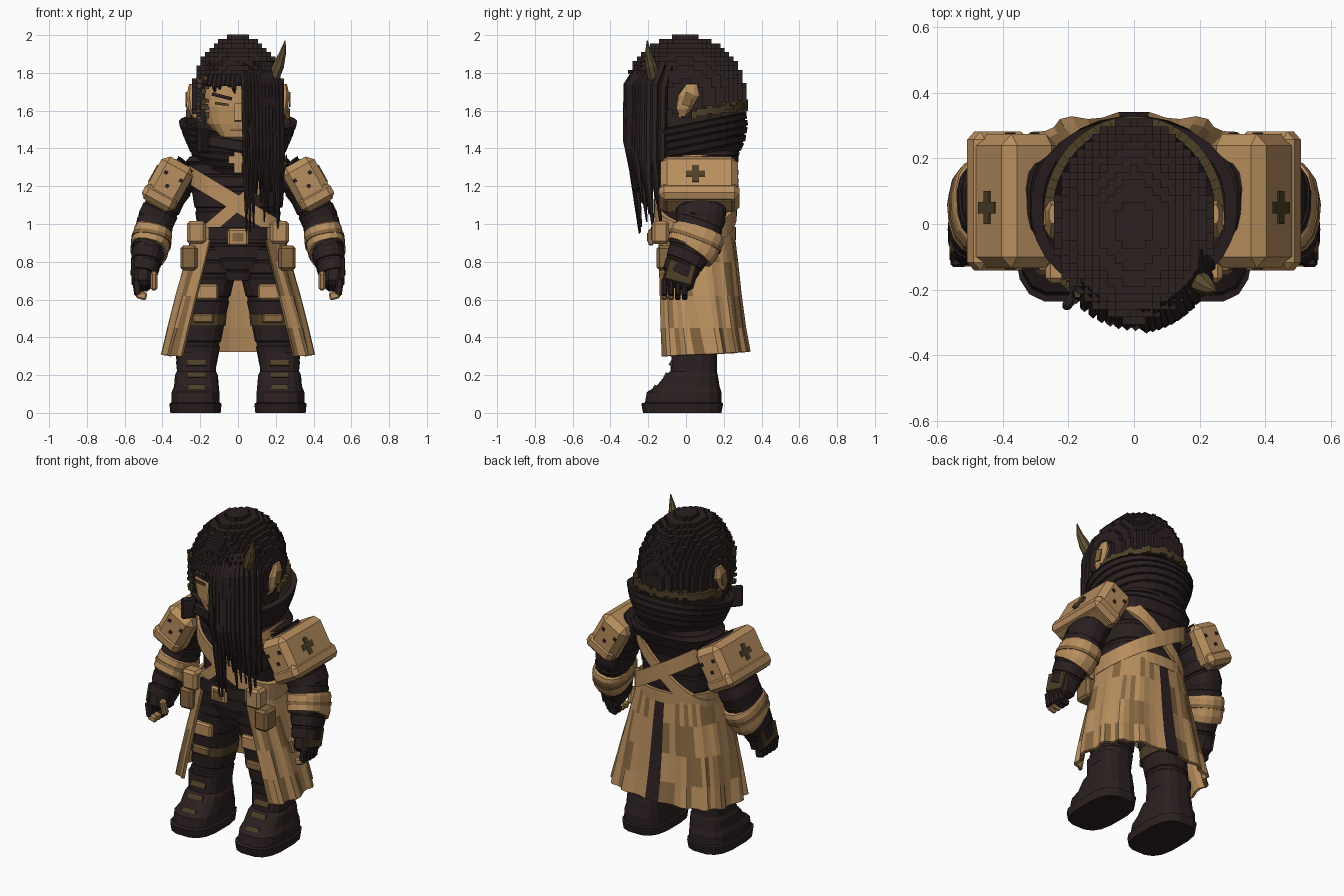
import bpy, bmesh, math, random
from mathutils import Vector, Matrix

random.seed(4)
cube = bpy.data.objects.get("Cube")
if cube:
    bpy.data.objects.remove(cube)


def material(name, rgb):
    m = bpy.data.materials.new(name)
    m.use_nodes = True
    m.diffuse_color = (*rgb, 1)
    m.node_tree.nodes["Principled BSDF"].inputs["Base Color"].default_value = (*rgb, 1)
    return m


DARK = material("dark cloth", (0.024, 0.014, 0.0145))
TAN = material("tan leather", (0.48, 0.272, 0.112))
MID = material("worn leather", (0.24, 0.135, 0.052))
OLIVE = material("olive brown", (0.075, 0.05, 0.02))
HORN = material("horn", (0.12, 0.082, 0.033))


def finish(name, bm, mats, mirror=False):
    bmesh.ops.recalc_face_normals(bm, faces=bm.faces)
    mesh = bpy.data.meshes.new(name)
    bm.to_mesh(mesh)
    bm.free()
    for m in mats if isinstance(mats, list) else [mats]:
        mesh.materials.append(m)
    ob = bpy.data.objects.new(name, mesh)
    bpy.context.collection.objects.link(ob)
    if mirror:
        ob.modifiers.new("Mirror", "MIRROR").use_mirror_merge = False
    return ob


def power(v, p):
    return math.copysign(abs(v) ** (2 / p), v)


def tube(name, pts, mat, n=16, p=2.5, flat=False, mirror=False, tilt=0):
    """Loft of (x, y, z, rx, ry) rings, level or square to the path."""
    bm, rings = bmesh.new(), []
    for k, (x, y, z, rx, ry) in enumerate(pts):
        a, b = pts[max(k - 1, 0)], pts[min(k + 1, len(pts) - 1)]
        d = Vector(b[:3]) - Vector(a[:3])
        up = Vector((0, 0, 1 if d.z >= 0 else -1))
        q = up.rotation_difference(d)
        ring = []
        for i in range(n):
            t = math.tau * (i + 0.5) / n
            v = Vector((rx * power(math.cos(t), p), ry * power(math.sin(t), p), 0))
            if not flat:
                v = q @ v
            ring.append(bm.verts.new(Vector((x, y, z + tilt * v.y)) + v))
        rings.append(ring)
    for lo, hi in zip(rings, rings[1:]):
        for i in range(n):
            bm.faces.new((lo[i], lo[i - 1], hi[i - 1], hi[i]))
    bm.faces.new(rings[0])
    bm.faces.new(rings[-1])
    return finish(name, bm, mat, mirror)


def ribs(pts, steps, dip=0.94):
    """Refine a path into stepped folds."""
    out = []
    for a, b in zip(pts, pts[1:]):
        for k in range(steps):
            for f, s in ((0, 1), (0.75, 1), (0.8, dip), (0.95, dip)):
                v = [p + (q - p) * (k + f) / steps for p, q in zip(a, b)]
                out.append((*v[:3], v[3] * s, v[4] * s))
    return out + [pts[-1]]


def box(name, loc, size, mat, ry=0, rx=0, rz=0, offset=(0, 0, 0), bevel=0.0, mirror=False):
    rot = [Matrix.Rotation(math.radians(a), 4, ax) for a, ax in ((rz, "Z"), (ry, "Y"), (rx, "X"))]
    m = Matrix.Translation(loc) @ rot[0] @ rot[1] @ rot[2] @ Matrix.Translation(offset)
    bm = bmesh.new()
    bmesh.ops.create_cube(bm, size=1, matrix=m @ Matrix.Diagonal((*size, 1)))
    if bevel:
        bmesh.ops.bevel(bm, geom=bm.edges[:], offset=bevel, segments=1, affect="EDGES")
    return finish(name, bm, mat, mirror)


def band(name, c, rx, ry, height, mat, slope=0, thick=0.02, p=2.4, n=32):
    """Closed strap around the body, sloping with x."""
    bm, rings = bmesh.new(), []
    for i in range(n):
        t = math.tau * i / n
        ring = []
        for r, h in ((0, -1), (thick, -1), (thick, 1), (0, 1)):
            x = (rx + r) * power(math.cos(t), p)
            y = (ry + r) * power(math.sin(t), p)
            ring.append(bm.verts.new((c[0] + x, c[1] + y, c[2] + slope * x + h * height / 2)))
        rings.append(ring)
    for i in range(n):
        for j in range(4):
            bm.faces.new((rings[i - 1][j - 1], rings[i - 1][j], rings[i][j], rings[i][j - 1]))
    return finish(name, bm, mat)


# Boots and legs
tube("boot", [(0.225, -0.02, 0, 0.135, 0.21), (0.225, -0.02, 0.05, 0.14, 0.22),
              (0.225, -0.015, 0.055, 0.13, 0.205), (0.225, -0.01, 0.11, 0.128, 0.2),
              (0.22, 0.01, 0.14, 0.12, 0.17), (0.22, 0.03, 0.2, 0.115, 0.14),
              (0.22, 0.04, 0.22, 0.105, 0.125), (0.22, 0.045, 0.32, 0.11, 0.12)],
     DARK, p=3, flat=True, mirror=True)
for y, z, w in ((-0.16, 0.13, 0.09), (-0.1, 0.195, 0.1), (-0.072, 0.26, 0.1)):
    box("boot_strap", (0.22, y, z), (w, 0.03, 0.03), OLIVE, rx=-30, mirror=True)
tube("leg", ribs([(0.22, 0.05, 0.26, 0.11, 0.115), (0.185, 0.04, 0.5, 0.12, 0.125),
                  (0.14, 0.03, 0.74, 0.13, 0.14), (0.13, 0.03, 0.88, 0.13, 0.14)], 2),
     DARK, flat=True, mirror=True)
tube("knee_strap", [(0.19, 0.04, 0.46, 0.126, 0.133), (0.184, 0.04, 0.52, 0.126, 0.133)],
     OLIVE, flat=True, mirror=True)
box("knee_pad", (0.165, -0.105, 0.64), (0.12, 0.04, 0.085), TAN, bevel=0.01, mirror=True)
box("shin_pad", (0.185, -0.1, 0.5), (0.11, 0.03, 0.05), MID, bevel=0.008, mirror=True)

# Torso
tube("torso", ribs([(0, 0.03, 0.7, 0.1, 0.12), (0, 0.04, 0.82, 0.2, 0.16), (0, 0.04, 0.98, 0.215, 0.17),
                    (0, 0.05, 1.2, 0.25, 0.18), (0, 0.08, 1.33, 0.28, 0.2), (0, 0.08, 1.4, 0.22, 0.2)], 2, 0.97),
     DARK, n=24, flat=True)

# Long pleated coat, open at the front, with a dark slit down the back
bm, cols, N = bmesh.new(), [], 45
rows = [(0.97, 0.24, 0.21), (0.8, 0.28, 0.222), (0.62, 0.325, 0.232), (0.45, 0.36, 0.245), (0.295, 0.385, 0.258)]
for i in range(N + 1):
    col = []
    for k, (z, rx, ry) in enumerate(rows):
        start = 0.5 + 0.075 * k
        t = start + (math.tau - 2 * start) * i / N
        f = 1 + 0.015 * k * (i // 2 % 2)
        drop = 0.03 * (1 - math.cos(t)) / 2 if k == 4 else 0
        col.append(bm.verts.new((rx * f * power(math.sin(t), 2.7),
                                 0.045 + 0.006 * k - ry * f * power(math.cos(t), 2.7), z + drop)))
    cols.append(col)
for i in range(N):
    for k in range(4):
        face = bm.faces.new((cols[i][k], cols[i + 1][k], cols[i + 1][k + 1], cols[i][k + 1]))
        face.material_index = 2 if i == N // 2 else int(random.random() < 0.25)
coat = finish("coat_skirt", bm, [TAN, MID, DARK])
solid = coat.modifiers.new("Thickness", "SOLIDIFY")
solid.thickness, solid.material_offset = 0.018, -2

# Belt, pouches and crossed straps
belt = band("belt", (0, 0.04, 0.95), 0.235, 0.205, 0.07, [TAN, DARK])
for face in belt.data.polygons:
    if face.center.y < -0.1 and abs(face.center.x) < 0.16:
        face.material_index = 1
box("buckle", (0, -0.185, 0.93), (0.11, 0.03, 0.09), TAN, bevel=0.01)
box("buckle_centre", (0, -0.203, 0.93), (0.06, 0.008, 0.045), MID)
box("belt_pouch", (0.22, -0.135, 0.955), (0.1, 0.09, 0.12), TAN, bevel=0.015, mirror=True)
box("hip_pouch", (0.26, -0.1, 0.82), (0.09, 0.11, 0.13), MID, bevel=0.015, mirror=True)
band("chest_strap_a", (0, 0.05, 1.105), 0.245, 0.2, 0.1, TAN, slope=-0.6)
band("chest_strap_b", (0, 0.05, 1.105), 0.24, 0.195, 0.085, TAN, slope=0.85)
box("chest_cross_bar", (0, -0.19, 1.34), (0.1, 0.03, 0.04), TAN)
box("chest_cross_post", (0, -0.19, 1.335), (0.04, 0.034, 0.13), TAN)

# Arms, cuffs and hands
tube("arm", ribs([(0.5, -0.04, 0.73, 0.07, 0.09), (0.475, 0.02, 0.86, 0.09, 0.115),
                  (0.435, 0.08, 1.02, 0.1, 0.13), (0.37, 0.08, 1.16, 0.1, 0.14),
                  (0.25, 0.07, 1.3, 0.09, 0.14)], 2), DARK, mirror=True)
tube("cuff", [(0.475, 0.02, 0.85, 0.098, 0.13), (0.47, 0.03, 0.865, 0.102, 0.14),
              (0.45, 0.065, 0.95, 0.104, 0.145), (0.446, 0.07, 0.965, 0.1, 0.135)], TAN, mirror=True)
tube("cuff_trim", [(0.461, 0.045, 0.9, 0.108, 0.148), (0.457, 0.052, 0.918, 0.108, 0.148)], MID, mirror=True)
box("glove", (0.505, -0.03, 0.73), (0.1, 0.17, 0.15), DARK, rx=-15, bevel=0.025, mirror=True)
box("glove_plate", (0.555, -0.03, 0.745), (0.015, 0.15, 0.11), OLIVE, rx=-15, bevel=0.005, mirror=True)
for k in range(4):
    y = -0.115 + 0.036 * k
    box("finger", (0.535, y, 0.665), (0.04, 0.032, 0.09), DARK, ry=8, bevel=0.008, mirror=True)
    box("fingertip", (0.51, y, 0.622), (0.055, 0.03, 0.042), TAN if k < 2 else DARK, ry=-15, bevel=0.008, mirror=True)
box("thumb", (0.445, -0.1, 0.7), (0.035, 0.04, 0.1), TAN, rx=15, bevel=0.01, mirror=True)

# Shoulder guards with cross marks and rivets
pad, lean = (0.37, 0.07, 1.21), -29
box("shoulder_guard", pad, (0.19, 0.41, 0.27), TAN, ry=lean, bevel=0.035, mirror=True)
box("guard_rim", pad, (0.19, 0.425, 0.09), TAN, ry=lean, offset=(0.006, 0, -0.085), bevel=0.025, mirror=True)
box("guard_mark", pad, (0.006, 0.1, 0.035), OLIVE, ry=lean, offset=(0.097, -0.02, 0.012), mirror=True)
box("guard_mark", pad, (0.007, 0.035, 0.1), OLIVE, ry=lean, offset=(0.097, -0.02, 0.012), mirror=True)
for dx, dz in ((-0.05, 0.05), (0.04, 0.05), (0, -0.01)):
    for y in (-0.205, 0.205):
        box("guard_rivet", pad, (0.02, 0.008, 0.02), DARK, ry=lean, offset=(dx, y, dz), mirror=True)

# Wrapped scarf with a loose end
tube("scarf", ribs([(0, 0.07, 1.3, 0.2, 0.2), (0, 0.065, 1.39, 0.255, 0.25),
                    (0, 0.06, 1.47, 0.29, 0.27), (0, 0.05, 1.54, 0.315, 0.27)], 2, 0.96)
     + [(0, 0.05, 1.54, 0.28, 0.24), (0, 0.05, 1.44, 0.2, 0.18)], DARK, n=28, p=2.2, flat=True, tilt=0.2)
box("scarf_end", (-0.185, -0.225, 1.44), (0.03, 0.09, 0.13), DARK, rz=-40, bevel=0.01)
box("scarf_fold", (-0.03, -0.205, 1.42), (0.26, 0.04, 0.07), DARK, ry=10, bevel=0.01)

# Face and ears
tube("face", [(0, -0.08, 1.42, 0.07, 0.1), (0, -0.08, 1.46, 0.11, 0.16), (0, -0.08, 1.53, 0.165, 0.17),
              (0, -0.08, 1.62, 0.185, 0.175), (0, -0.07, 1.79, 0.18, 0.17)], TAN, p=3, n=20, flat=True)
box("nose", (0, -0.26, 1.59), (0.035, 0.03, 0.09), TAN, rx=-12)
box("mouth", (0, -0.248, 1.5), (0.08, 0.008, 0.012), MID)
for s in (-1, 1):
    box("eyebrow", (s * 0.085, -0.254, 1.675), (0.11, 0.009, 0.018), DARK, ry=s * -14)
    box("eye", (s * 0.085, -0.254, 1.635), (0.075, 0.009, 0.014), OLIVE, ry=s * -8)
tube("ear", [(0.225, -0.02, 1.56, 0.015, 0.02), (0.235, -0.01, 1.61, 0.03, 0.04),
             (0.243, 0.015, 1.68, 0.032, 0.06), (0.245, 0.03, 1.74, 0.015, 0.03)], TAN, n=8, flat=True, mirror=True)
box("ear_hollow", (0.273, 0.01, 1.66), (0.008, 0.045, 0.07), MID, rx=-15, mirror=True)

# Stepped hair cap with the face opening cut out
bm = bmesh.new()
bmesh.ops.create_uvsphere(bm, u_segments=32, v_segments=20, radius=1,
                          matrix=Matrix.Translation((0, -0.005, 1.665)) @ Matrix.Diagonal((0.245, 0.325, 0.335, 1)))
hair = finish("hair_cap", bm, DARK)
cutter = box("face_cutter", (0, -0.32, 1.54), (0.37, 0.4, 0.5), DARK)
cutter.hide_render = True
cutter.hide_set(True)
cut = hair.modifiers.new("Face opening", "BOOLEAN")
cut.object, cut.operation = cutter, "DIFFERENCE"
steps = hair.modifiers.new("Steps", "REMESH")
steps.mode, steps.octree_depth, steps.scale = "BLOCKS", 5, 0.9


def lock(x, top, tip, w, inset=0.0):
    """Tapered strand hanging from the curve of the cap."""
    y = -0.31 * math.sqrt(1 - (x / 0.265) ** 2) + inset
    h = top - tip
    tube("hair_lock", [(x * 0.8, y * 0.74, top, w, 0.03), (x * 0.97, y, top - 0.12, w, 0.024),
                       (x + 0.003, y - 0.005, top - 0.1 - 0.6 * (h - 0.1), w * 0.85, 0.022),
                       (x + 0.006, y + 0.025, tip, 0.004, 0.004)], DARK, n=6, p=2, flat=True)


# Long curtain over one side, short fringe on the other
for k in range(11):
    x = 0.035 + 0.019 * k
    lock(x, 1.86, random.uniform(0.92, 1.2) + (0.25 if k < 2 else 0), 0.02)
    lock(x + 0.004, 1.84, random.uniform(0.95, 1.25), 0.022, 0.035)
for k in range(9):
    x = -0.18 + 0.026 * k
    lock(x, 1.85, random.uniform(1.69, 1.75), 0.017, 0.01)

# Beaded trim behind the head and beside the face
for k in range(34):
    t = math.pi * (k + 0.5) / 34
    box("nape_bead", (0.262 * math.cos(t), 0.03 + 0.285 * math.sin(t), 1.585 + 0.045 * math.sin(t)
                      + random.uniform(-0.012, 0.012)), (0.028, 0.03, 0.04), OLIVE, rz=math.degrees(t))
for k in range(30):
    x = random.uniform(-0.215, -0.16)
    box("cheek_bead", (x, -0.235 - 0.9 * (x + 0.15), random.uniform(1.54, 1.78)), (0.018, 0.02, 0.018), OLIVE)

# Single horn
tube("horn", [(0.185, -0.17, 1.77, 0.035, 0.035), (0.215, -0.185, 1.84, 0.032, 0.032),
              (0.235, -0.2, 1.9, 0.02, 0.02), (0.25, -0.205, 1.97, 0.003, 0.003)], HORN, n=8, p=2)
